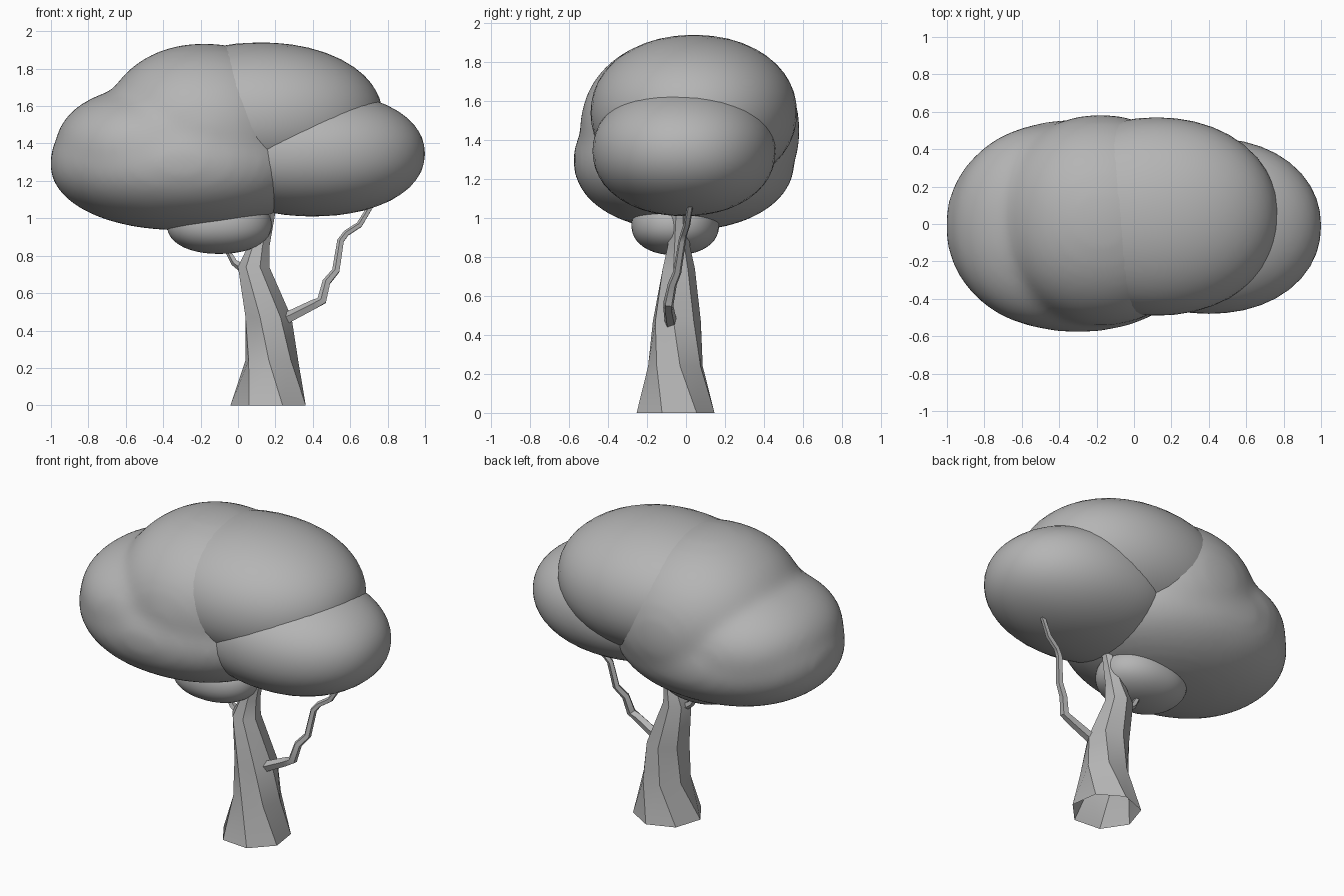
import bpy, bmesh, math
from mathutils import Vector

if "Cube" in bpy.data.objects:
    bpy.data.objects.remove(bpy.data.objects["Cube"])

grey = bpy.data.materials.new("mid_grey")
grey.diffuse_color = (0.46, 0.46, 0.46, 1)
grey.use_nodes = True
grey.node_tree.nodes["Principled BSDF"].inputs["Base Color"].default_value = grey.diffuse_color


def add_object(name, bm, sharp_angle=None):
    bmesh.ops.recalc_face_normals(bm, faces=bm.faces)
    for f in bm.faces:
        f.smooth = True
    mesh = bpy.data.meshes.new(name)
    bm.to_mesh(mesh)
    bm.free()
    if sharp_angle:
        mesh.set_sharp_from_angle(angle=math.radians(sharp_angle))
    mesh.materials.append(grey)
    ob = bpy.data.objects.new(name, mesh)
    bpy.context.collection.objects.link(ob)
    return ob


def foliage(name, blobs, power=2.2):
    """One or more rounded, slightly boxy ellipsoids: (centre, radii)."""
    bm = bmesh.new()
    for centre, radii in blobs:
        for v in bmesh.ops.create_icosphere(bm, subdivisions=4, radius=1)["verts"]:
            n = sum(abs(c) ** power for c in v.co) ** (1 / power)
            v.co = Vector([c / n * r for c, r in zip(v.co, radii)]) + Vector(centre)
    return add_object(name, bm)


def tube(name, pts, sides, twists=None, sharp_angle=38):
    """Faceted tube through points (x, y, z, radius); level rings if twists are given."""
    bm = bmesh.new()
    rings = []
    up = Vector((0, 0, 1))
    for i, (x, y, z, r) in enumerate(pts):
        a, b = pts[max(i - 1, 0)], pts[min(i + 1, len(pts) - 1)]
        q = up.rotation_difference(up if twists else Vector(b[:3]) - Vector(a[:3]))
        start = math.radians(twists[i] if twists else 180)
        ring = []
        for k in range(sides):
            ang = start + math.tau * k / sides
            offset = Vector((r * math.cos(ang), r * math.sin(ang), 0))
            ring.append(bm.verts.new(Vector((x, y, z)) + q @ offset))
        rings.append(ring)
    for lo, hi in zip(rings, rings[1:]):
        for k in range(sides):
            n = (k + 1) % sides
            bm.faces.new((lo[k], lo[n], hi[n], hi[k]))
    bm.faces.new(rings[-1])
    return add_object(name, bm, sharp_angle)


# Twisted seven-sided trunk, open underneath
tube("trunk", [
    (0.165, -0.06, 0.0, 0.207),
    (0.178, -0.05, 0.24, 0.145),
    (0.16, -0.05, 0.47, 0.127),
    (0.085, -0.04, 0.74, 0.086),
    (0.112, -0.038, 0.85, 0.060),
    (0.165, -0.035, 1.03, 0.038)], 7, twists=[188, 162, 148, 138, 134, 130])

# Crooked branches
tube("right_branch", [
    (0.20, -0.07, 0.44, 0.042),
    (0.28, -0.08, 0.475, 0.032),
    (0.40, -0.09, 0.535, 0.028),
    (0.45, -0.09, 0.56, 0.028),
    (0.475, -0.07, 0.66, 0.024),
    (0.525, -0.045, 0.72, 0.022),
    (0.55, -0.02, 0.88, 0.020),
    (0.58, -0.01, 0.92, 0.018),
    (0.65, 0.005, 0.965, 0.018),
    (0.72, 0.025, 1.08, 0.015)], 5)
tube("left_branch", [
    (0.06, -0.035, 0.71, 0.028),
    (-0.02, -0.03, 0.765, 0.020),
    (-0.05, -0.03, 0.82, 0.016),
    (-0.07, -0.03, 0.92, 0.013)], 5)

# Left foliage: overlapping masses fused into one smooth skin
left = foliage("left_foliage", [
    ((-0.30, -0.01, 1.295), (0.708, 0.57, 0.36)),
    ((-0.45, -0.01, 1.37), (0.53, 0.54, 0.34)),
    ((-0.18, 0.02, 1.45), (0.55, 0.565, 0.485))], 2.12)
fuse = left.modifiers.new("fuse", 'REMESH')
fuse.mode = 'VOXEL'
fuse.voxel_size = 0.03
fuse.use_smooth_shade = True
soft = left.modifiers.new("soften", 'SMOOTH')
soft.factor = 0.5
soft.iterations = 14

# Remaining foliage masses
foliage("upper_right_foliage", [((0.12, 0.04, 1.54), (0.655, 0.53, 0.40))], 2.1)
foliage("lower_right_foliage", [((0.40, -0.01, 1.345), (0.60, 0.47, 0.335))], 2.12)
foliage("underside_foliage", [((-0.10, -0.055, 0.965), (0.28, 0.225, 0.155))])
